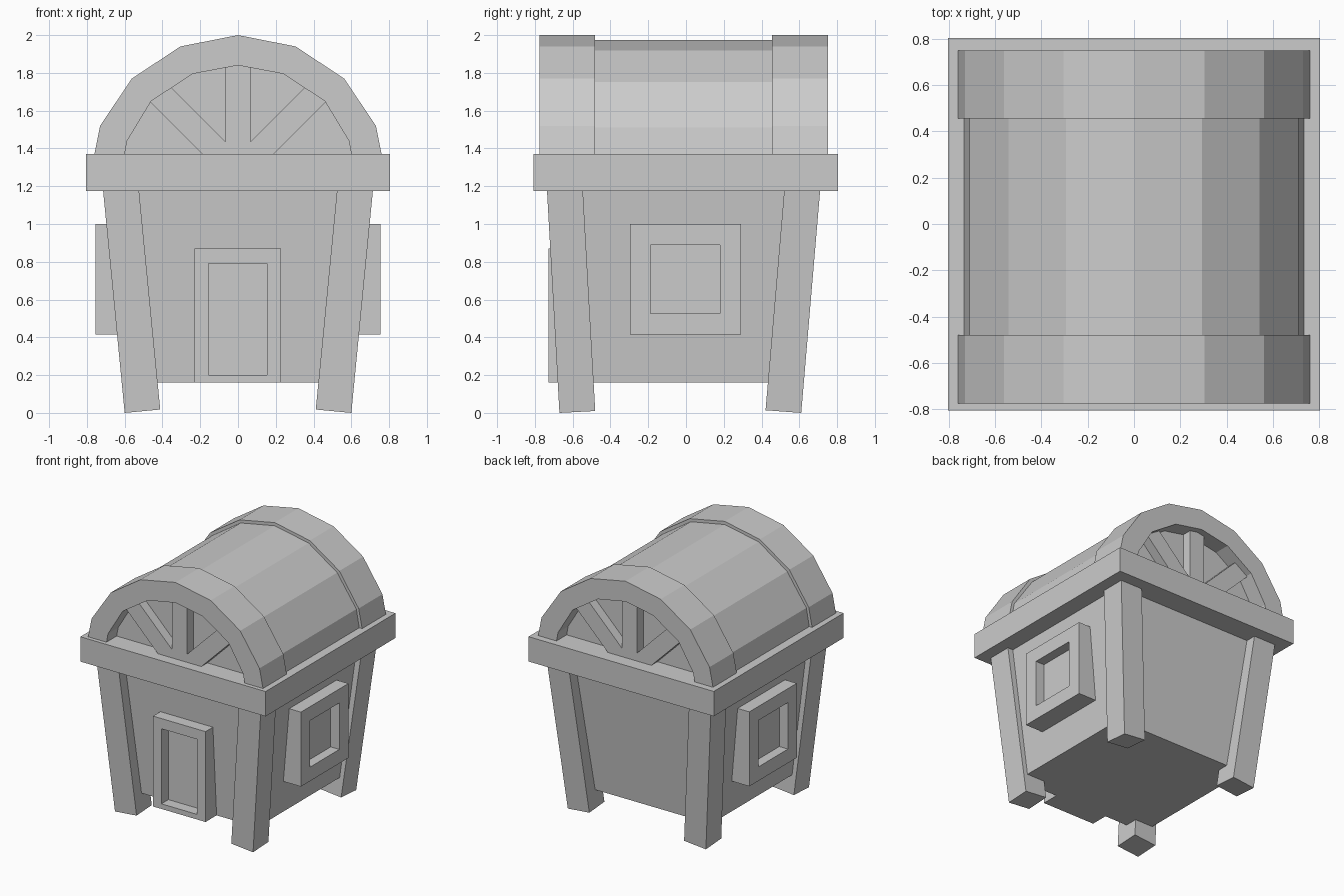
import bpy, bmesh

if "Cube" in bpy.data.objects:
    bpy.data.objects.remove(bpy.data.objects["Cube"])

CY = -0.0125  # the roof's front/back mirror plane


def finish(bm, name):
    bmesh.ops.recalc_face_normals(bm, faces=bm.faces[:])
    me = bpy.data.meshes.new(name)
    bm.to_mesh(me)
    bm.free()
    ob = bpy.data.objects.new(name, me)
    bpy.context.collection.objects.link(ob)
    return ob


def at(axis, p, d):
    """Profile point p = (side, height) placed at depth d along an axis."""
    return (p[0], d, p[1]) if axis == 'y' else (d, p[0], p[1])


def prism(name, pts, d0, d1, axis='y'):
    bm = bmesh.new()
    a = [bm.verts.new(at(axis, p, d0)) for p in pts]
    b = [bm.verts.new(at(axis, p, d1)) for p in pts]
    bm.faces.new(a)
    bm.faces.new(b)
    for i in range(len(pts)):
        j = (i + 1) % len(pts)
        bm.faces.new((a[i], a[j], b[j], b[i]))
    return finish(bm, name)


def ring(name, outer, inner, d0, d1, axis='y', closed=True):
    """Rectangular section swept between an outer and an inner outline."""
    bm = bmesh.new()
    secs = [[bm.verts.new(at(axis, p, d)) for p, d in
             ((o, d0), (o, d1), (i, d1), (i, d0))] for o, i in zip(outer, inner)]
    n = len(secs)
    for k in range(n if closed else n - 1):
        s, t = secs[k], secs[(k + 1) % n]
        for c in range(4):
            e = (c + 1) % 4
            bm.faces.new((s[c], s[e], t[e], t[c]))
    if not closed:
        bm.faces.new(secs[0])
        bm.faces.new(secs[-1])
    return finish(bm, name)


def hexa(name, bottom, top):
    """Six-sided block from four bottom and four top corners."""
    bm = bmesh.new()
    a = [bm.verts.new(v) for v in bottom]
    b = [bm.verts.new(v) for v in top]
    bm.faces.new(a)
    bm.faces.new(b)
    for i in range(4):
        j = (i + 1) % 4
        bm.faces.new((a[i], a[j], b[j], b[i]))
    return finish(bm, name)


def rect(x0, x1, z0, z1):
    return [(x0, z0), (x1, z0), (x1, z1), (x0, z1)]


def corners(x, y0, y1, z):
    return [(-x, y0, z), (x, y0, z), (x, y1, z), (-x, y1, z)]


def mirrored(half):
    """Complete a right-half outline whose last point lies on x = 0."""
    return half + [(-x, z) for x, z in reversed(half[:-1])]


# Tapered body and the slab that carries the roof
hexa("body", corners(0.58, -0.59, 0.52, 0.16), corners(0.675, -0.66, 0.635, 1.25))
prism("eaves_slab", rect(-0.805, 0.805, 1.175, 1.37), -0.807, 0.805)

# Four splayed corner posts with square-cut, tilted feet
for sx, side in ((-1, "left"), (1, "right")):
    for end, yo, yi, sl, lift in (("front", -0.67, -0.48, -0.056, 0.010),
                                  ("back", 0.61, 0.42, 0.085, 0.014)):
        loop = [(0.60, yo, 0), (0.41, yo, 0.018),
                (0.41, yi, 0.018 + lift), (0.60, yi, lift)]
        foot = [(sx * (x + 0.097 * z), y + sl * z, z) for x, y, z in loop]
        head = [(sx * (x + 0.097 * 1.25), y + sl * 1.25, 1.25) for x, y, z in loop]
        hexa(f"{end}_{side}_post", foot, head)

# Door
ring("door_frame", rect(-0.23, 0.227, 0.16, 0.87), rect(-0.157, 0.153, 0.2, 0.79),
     -0.727, -0.56)
prism("door_panel", rect(-0.2, 0.2, 0.18, 0.82), -0.64, -0.56)

# Windows on both sides
for s, side in ((-1, "left"), (1, "right")):
    ring(f"{side}_window_frame", rect(-0.297, 0.292, 0.415, 1.0),
         rect(-0.187, 0.18, 0.525, 0.89), s * 0.755, s * 0.56, 'x')
    prism(f"{side}_window_pane", rect(-0.24, 0.24, 0.47, 0.94), s * 0.68, s * 0.56, 'x')

# Barrel roof: middle shell, gable filling and raised end arches
arch_out = mirrored([(0.76, 1.37), (0.73, 1.52), (0.562, 1.77), (0.305, 1.94), (0, 2.0)])
arch_in = mirrored([(0.60, 1.37), (0.587, 1.44), (0.46, 1.65), (0.24, 1.795), (0, 1.84)])
middle = mirrored([(0.735, 1.37), (0.71, 1.51), (0.543, 1.752), (0.295, 1.918), (0, 1.975)])
prism("roof_middle", middle, -0.49, 0.465)
prism("gable_wall", [(x * 1.03, z) for x, z in arch_in], CY - 0.637, CY + 0.637)

# Fan of three bars in each gable, recessed behind the arch
bar = 0.047
diagonal = [(-bar, 1.275 + bar), (bar, 1.275 - bar), (0.45 + bar, 1.725 - bar),
            (0.45 - bar, 1.725 + bar)]
for s, end in ((-1, "front"), (1, "back")):
    ring(f"{end}_roof_arch", arch_out, arch_in, CY + s * 0.763, CY + s * 0.468, closed=False)
    y0, y1 = CY + s * 0.712, CY + s * 0.6
    prism(f"{end}_centre_bar", rect(-0.066, 0.066, 1.33, 1.88), y0, y1)
    prism(f"{end}_right_bar", diagonal, y0, y1)
    prism(f"{end}_left_bar", [(-x, z) for x, z in diagonal], y0, y1)
